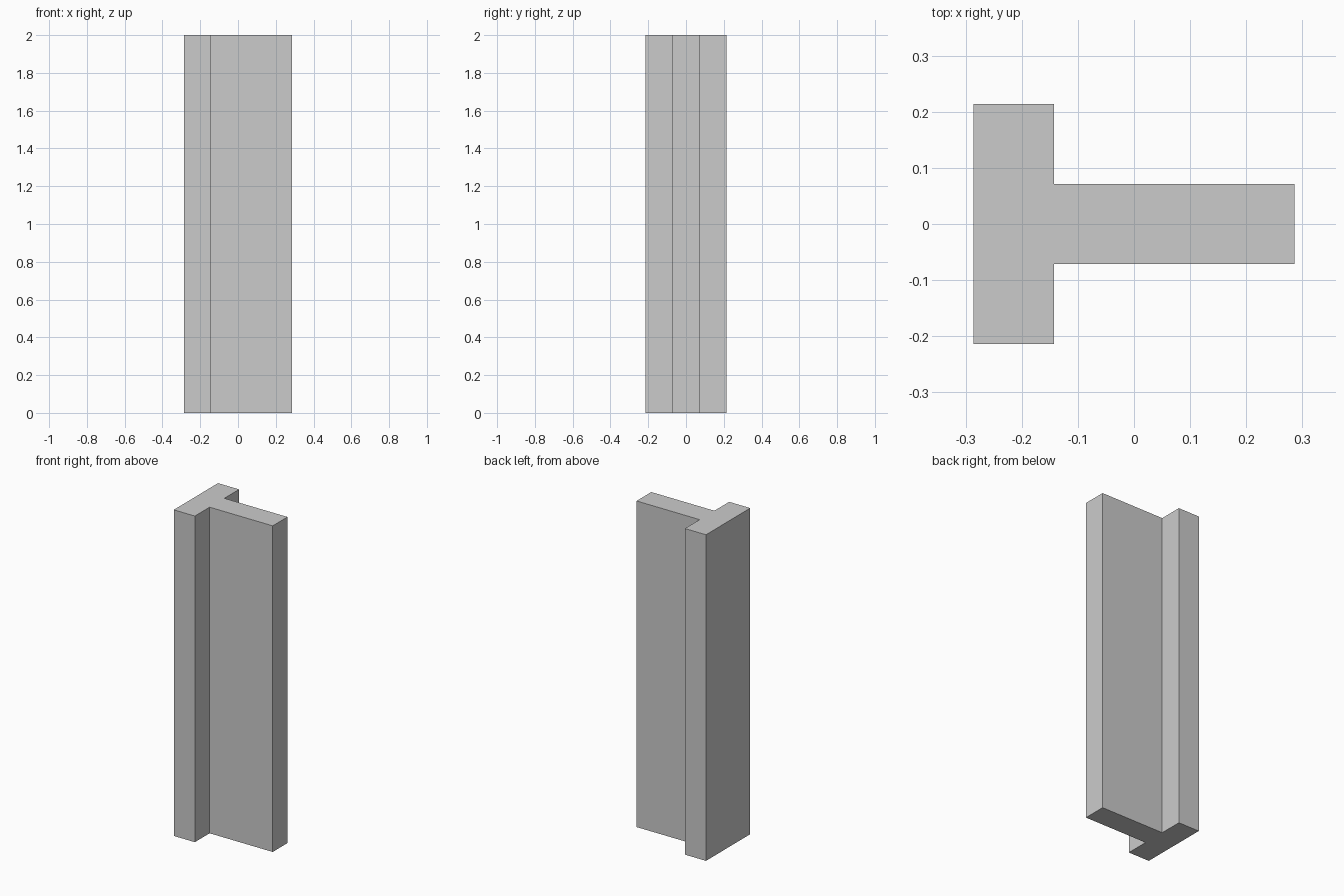
import bpy, bmesh
from mathutils import Vector

if "Cube" in bpy.data.objects:
    bpy.data.objects.remove(bpy.data.objects["Cube"])

U = 1 / 7      # thickness of the flange and the web
HEIGHT = 2.0

# Upper half of the T-shaped section, mirrored across y = 0
half = [(2 * U, U / 2), (-U, U / 2), (-U, 1.5 * U), (-2 * U, 1.5 * U)]
profile = half + [(x, -y) for x, y in reversed(half)]

# Extrude the section upward into the beam
bm = bmesh.new()
face = bm.faces.new([bm.verts.new((x, y, 0)) for x, y in profile])
ext = bmesh.ops.extrude_face_region(bm, geom=[face], use_keep_orig=True)
top = [g for g in ext["geom"] if isinstance(g, bmesh.types.BMVert)]
bmesh.ops.translate(bm, verts=top, vec=Vector((0, 0, HEIGHT)))
bmesh.ops.recalc_face_normals(bm, faces=bm.faces[:])

mesh = bpy.data.meshes.new("t_beam")
bm.to_mesh(mesh)
bm.free()
bpy.context.collection.objects.link(bpy.data.objects.new("t_beam", mesh))
